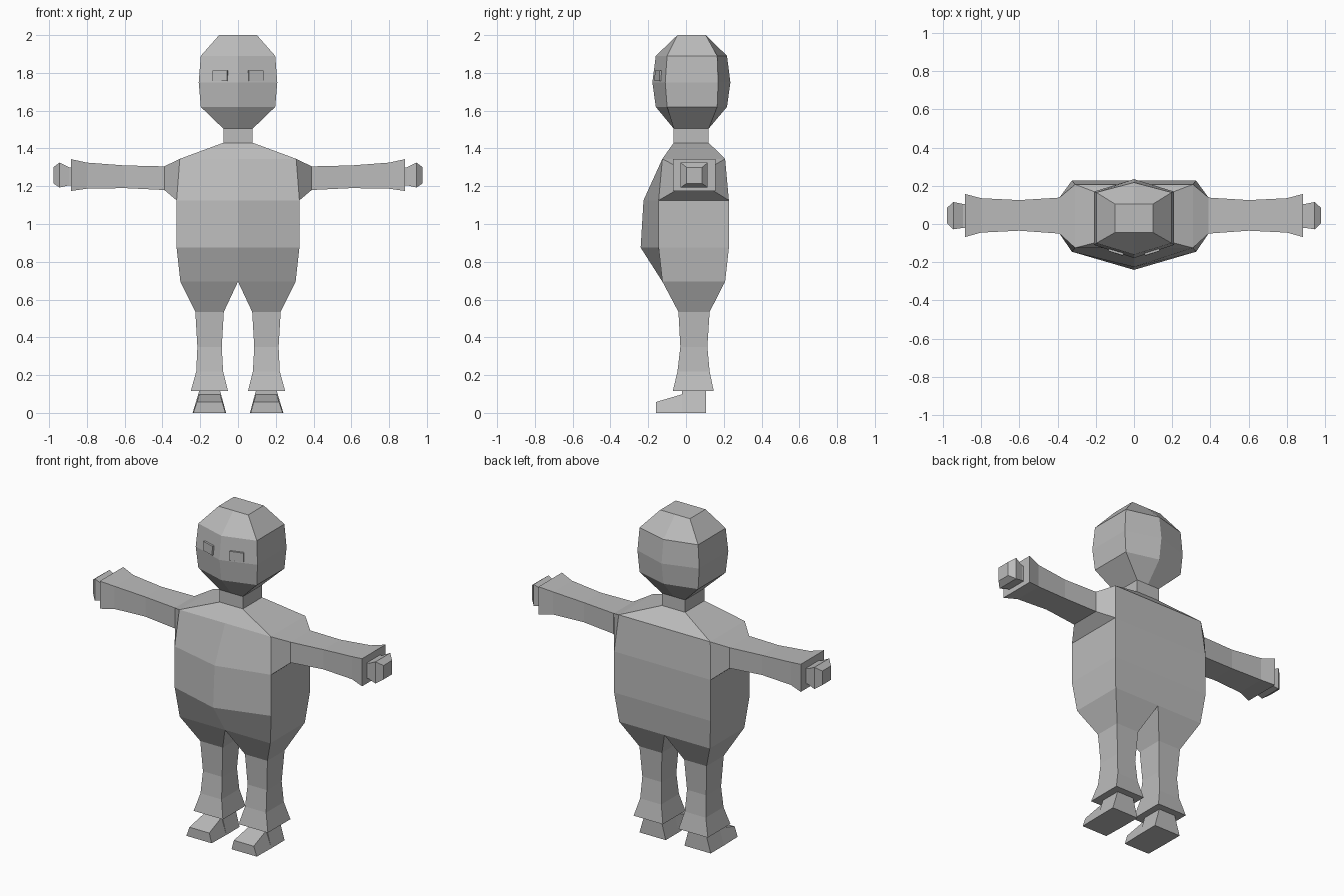
import bpy, bmesh
from mathutils import Vector

grey = bpy.data.materials.new("plain_grey")
grey.diffuse_color = (0.5, 0.5, 0.5, 1)


def loft(name, rings, cap_start=True, cap_end=True, mirror=False):
    """Skin a list of equal-length point rings into one flat-shaded object."""
    bm = bmesh.new()
    loops = [[bm.verts.new(p) for p in r] for r in rings]
    n = len(loops[0])
    for a, b in zip(loops, loops[1:]):
        for i in range(n):
            j = (i + 1) % n
            bm.faces.new((a[i], a[j], b[j], b[i]))
    if cap_start:
        bm.faces.new(loops[0][::-1])
    if cap_end:
        bm.faces.new(loops[-1])
    bmesh.ops.recalc_face_normals(bm, faces=bm.faces)
    me = bpy.data.meshes.new(name)
    bm.to_mesh(me)
    bm.free()
    me.materials.append(grey)
    ob = bpy.data.objects.new(name, me)
    bpy.context.collection.objects.link(ob)
    if mirror:
        ob.modifiers.new("mirror", 'MIRROR')
    return ob


def hexa(z, x, yf, yb, cf, cb):
    """Level ring: side corners at yf / yb, centre ridge at cf / cb."""
    return [(-x, yf, z), (0, cf, z), (x, yf, z), (x, yb, z), (0, cb, z), (-x, yb, z)]


def level(z, x0, x1, y0, y1):
    return [(x0, y0, z), (x1, y0, z), (x1, y1, z), (x0, y1, z)]


def upright(x, y0, y1, z0, z1):
    return [(x, y0, z0), (x, y1, z0), (x, y1, z1), (x, y0, z1)]


# Head with a ridge down the face and the back, narrowing into the neck
loft("head", [hexa(*r) for r in (
    (1.505, 0.078, -0.065, 0.12, -0.065, 0.12),
    (1.62, 0.197, -0.10, 0.165, -0.16, 0.217),
    (1.75, 0.208, -0.11, 0.17, -0.178, 0.235),
    (1.89, 0.197, -0.10, 0.165, -0.16, 0.217),
    (2.0, 0.10, -0.045, 0.105, -0.045, 0.105))])

# Neck and torso in one skin, belly bulging at the front
loft("torso", [hexa(*r) for r in (
    (0.695, 0.305, -0.125, 0.207, -0.125, 0.207),
    (0.875, 0.325, -0.145, 0.227, -0.24, 0.227),
    (1.125, 0.325, -0.145, 0.227, -0.225, 0.227),
    (1.345, 0.308, -0.125, 0.207, -0.125, 0.207),
    (1.43, 0.078, -0.065, 0.12, -0.065, 0.12),
    (1.505, 0.078, -0.065, 0.12, -0.065, 0.12))], cap_start=False, cap_end=False)

# Arms: tapered shoulder, flared cuff, then the hand
shoulder = [(0.325, -0.145, 1.125), (0.325, 0.227, 1.125),
            (0.308, 0.207, 1.345), (0.308, -0.125, 1.345)]
loft("arm", [shoulder] + [upright(*r) for r in (
    (0.39, -0.05, 0.138, 1.18, 1.305),
    (0.60, -0.035, 0.125, 1.19, 1.31),
    (0.80, -0.045, 0.135, 1.187, 1.325),
    (0.883, -0.068, 0.157, 1.175, 1.343))], cap_start=False, mirror=True)
loft("hand", [upright(*r) for r in (
    (0.88, -0.02, 0.105, 1.205, 1.30),
    (0.895, -0.02, 0.105, 1.205, 1.30),
    (0.945, -0.028, 0.115, 1.193, 1.325),
    (0.978, 0.003, 0.085, 1.215, 1.30))], mirror=True)

# Legs with flared hems
loft("leg", [level(*r) for r in (
    (0.115, 0.053, 0.25, -0.07, 0.147),
    (0.22, 0.079, 0.221, -0.045, 0.125),
    (0.35, 0.086, 0.215, -0.03, 0.113),
    (0.535, 0.075, 0.226, -0.04, 0.125),
    (0.695, 0.0, 0.305, -0.125, 0.207))], cap_end=False, mirror=True)

# Feet: side-profile stations from heel to toe, wider at the sole
def foot_station(y, z, top0, top1, sole0, sole1):
    return [(sole0, y, 0), (sole1, y, 0), (top1, y, z), (top0, y, z)]


loft("foot", [foot_station(*r) for r in (
    (0.105, 0.118, 0.095, 0.205, 0.063, 0.24),
    (-0.022, 0.118, 0.095, 0.205, 0.063, 0.24),
    (-0.022, 0.098, 0.095, 0.205, 0.063, 0.24),
    (-0.158, 0.058, 0.083, 0.217, 0.067, 0.237))], mirror=True)

# Eyes: thin plates following the slanted face
def eye_ring(push):
    out = Vector((0.31, -0.95, 0)) * push
    return [tuple(Vector(p) + out) for p in (
        (0.055, -0.159, 1.757), (0.133, -0.133, 1.757),
        (0.133, -0.133, 1.813), (0.055, -0.157, 1.813))]


loft("eye", [eye_ring(-0.004), eye_ring(0.008)], mirror=True)
